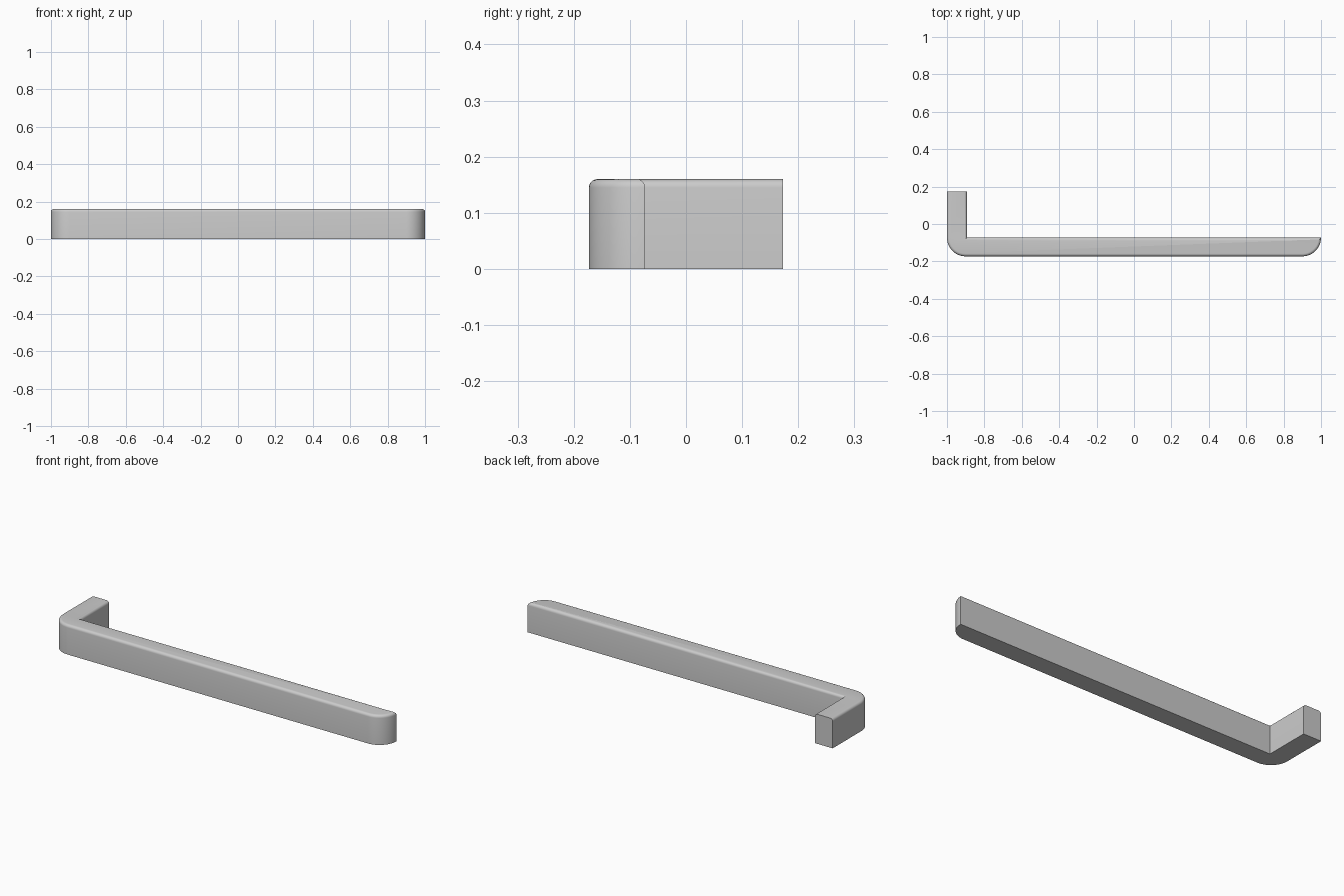
import bpy, bmesh, math

if "Cube" in bpy.data.objects:
    bpy.data.objects.remove(bpy.data.objects["Cube"])

HEIGHT, R, FILLET = 0.16, 0.10, 0.015
FRONT, BACK, LEG_END, LEG_IN = -0.173, -0.073, 0.173, -0.893

def arc(cx, cy, start, steps=14):
    """Quarter-circle of radius R, counter-clockwise from start degrees."""
    return [(cx + R * math.cos(math.radians(start + 90 * i / steps)),
             cy + R * math.sin(math.radians(start + 90 * i / steps)))
            for i in range(steps + 1)]

# Plan outline: short leg, rounded corner, long bar, rounded tip
outline = [(-1, LEG_END)]
outline += arc(-1 + R, FRONT + R, 180)
outline += arc(1 - R, FRONT + R, 270)
outline += [(LEG_IN, BACK), (LEG_IN, LEG_END)]

bm = bmesh.new()
base = bm.faces.new([bm.verts.new((x, y, 0)) for x, y in outline])
ext = bmesh.ops.extrude_face_region(bm, geom=[base])
top = [v for v in ext["geom"] if isinstance(v, bmesh.types.BMVert)]
bmesh.ops.translate(bm, verts=top, vec=(0, 0, HEIGHT))
bmesh.ops.recalc_face_normals(bm, faces=bm.faces[:])

# Round the top rim, leaving the flat end of the leg sharp
rim = [e for e in bm.edges
       if all(v.co.z > HEIGHT - 1e-4 for v in e.verts)
       and not all(v.co.y > LEG_END - 1e-4 for v in e.verts)]
bmesh.ops.bevel(bm, geom=rim, offset=FILLET, offset_type='OFFSET', segments=5,
                profile=0.5, affect='EDGES', clamp_overlap=False)

mesh = bpy.data.meshes.new("corner_bar")
bm.to_mesh(mesh)
bm.free()
bar = bpy.data.objects.new("corner_bar", mesh)
bpy.context.collection.objects.link(bar)
bpy.context.view_layer.objects.active = bar
bar.select_set(True)
bpy.ops.object.shade_smooth_by_angle(angle=math.radians(30))
